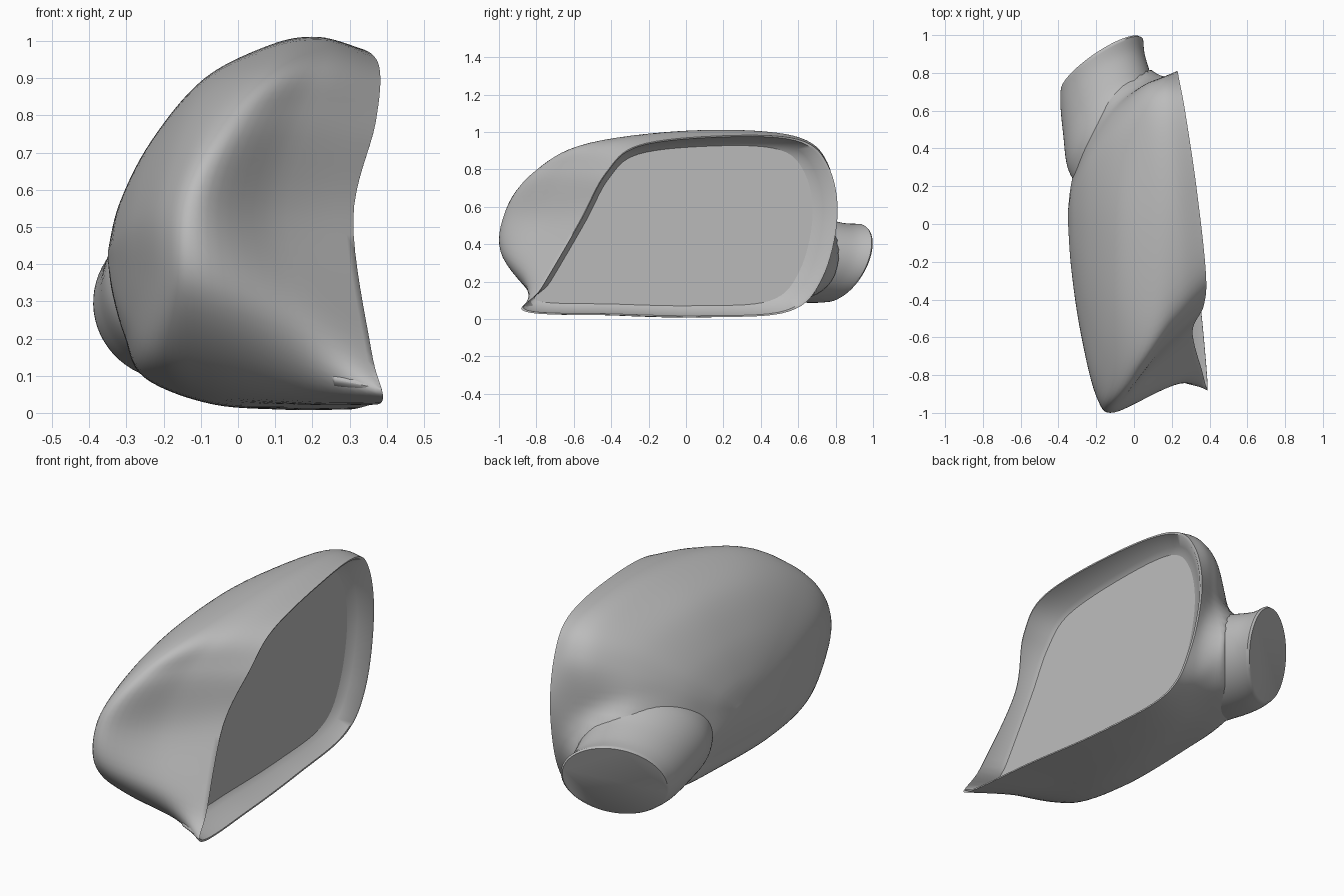
import bpy, bmesh, math
from mathutils import Vector

cube = bpy.data.objects.get("Cube")
if cube:
    bpy.data.objects.remove(cube)

grey = bpy.data.materials.new("plain grey")
grey.use_nodes = True
colour = (0.5, 0.5, 0.5, 1)
grey.diffuse_color = colour
grey.node_tree.nodes["Principled BSDF"].inputs["Base Color"].default_value = colour
SEGMENTS = 104


def catmull(a, b, c, d, t):
    return 0.5 * (2 * b + (c - a) * t + (2 * a - 5 * b + 4 * c - d) * t * t
                  + (3 * b - a - 3 * c + d) * t ** 3)


def closed_spline(points, count):
    """Resample a closed outline smoothly."""
    points = [Vector(p) for p in points]
    n = len(points)
    result = []
    for k in range(count):
        f = k * n / count
        i = int(f)
        result.append(catmull(*(points[(i + j) % n] for j in (-1, 0, 1, 2)), f - i))
    return result


def smooth_rings(rings, steps):
    """Insert smooth intermediate rings between the given ones."""
    last = len(rings) - 1
    result = []
    for i in range(last):
        near = [rings[min(max(i + j, 0), last)] for j in (-1, 0, 1, 2)]
        for s in range(steps):
            result.append([catmull(*q, s / steps) for q in zip(*near)])
    return result + [rings[last]]


def build(name, rings, cap_start=False, cap_end=False, angle=50):
    """Skin a list of rings into a smooth object."""
    bm = bmesh.new()
    loops = [[bm.verts.new(p) for p in ring] for ring in rings]
    for a, b in zip(loops, loops[1:]):
        for i in range(len(a)):
            j = (i + 1) % len(a)
            bm.faces.new((a[i], a[j], b[j], b[i]))
    if cap_start:
        bm.faces.new(loops[0])
    if cap_end:
        bm.faces.new(loops[-1])
    bmesh.ops.recalc_face_normals(bm, faces=bm.faces)
    mesh = bpy.data.meshes.new(name)
    bm.to_mesh(mesh)
    bm.free()
    mesh.materials.append(grey)
    obj = bpy.data.objects.new(name, mesh)
    bpy.context.collection.objects.link(obj)
    bpy.ops.object.select_all(action="DESELECT")
    obj.select_set(True)
    bpy.context.view_layer.objects.active = obj
    bpy.ops.object.shade_smooth_by_angle(angle=math.radians(angle))


# Key outlines of the housing, all starting at the low front corner
rim_points = [
    (.39, -.86, .04), (.36, -.78, .16), (.31, -.57, .52), (.37, -.43, .78),
    (.38, -.25, .93), (.33, .2, .98), (.27, .6, .96), (.24, .76, .82),
    (.23, .81, .55), (.24, .73, .22), (.25, .55, .04), (.29, .1, .01),
    (.35, -.4, .02)]
flank_points = [
    (.18, -.74, .05), (.17, -.87, .24), (.1, -.76, .53), (.17, -.62, .8),
    (.24, -.4, .95), (.22, .1, 1.01), (.17, .57, .98), (.15, .75, .84),
    (.14, .77, .56), (.13, .72, .2), (.15, .52, .05), (.12, .1, .01),
    (.16, -.4, .02)]
ridge_points = [
    (-.08, -.73, .1), (-.1, -.98, .33), (-.1, -.96, .58), (-.02, -.82, .78),
    (.08, -.54, .93), (.09, .05, .99), (.06, .52, .95), (.04, .7, .82),
    (.03, .72, .56), (.02, .68, .2), (0, .48, .07), (-.06, .1, .03),
    (-.07, -.4, .03)]
back_points = [
    (-.23, -.7, .16), (-.2, -.9, .35), (-.2, -.87, .55), (-.15, -.7, .73),
    (-.1, -.4, .86), (-.09, .05, .9), (-.1, .4, .85), (-.11, .55, .75),
    (-.13, .61, .56), (-.2, .6, .2), (-.23, .4, .11), (-.25, .1, .1),
    (-.25, -.35, .1)]
rim, flank, ridge, back = (
    closed_spline(p, SEGMENTS)
    for p in (rim_points, flank_points, ridge_points, back_points))

# Domed back closing towards one pole
pole = Vector((-.35, .05, .42))


def dome(flat, deep):
    return [Vector((p.x + (pole.x - p.x) * deep, *p.lerp(pole, flat).yz))
            for p in back]


shell = smooth_rings([rim, flank, ridge, back, dome(.35, .55),
                      dome(.7, .88), dome(.97, 1)], 7)

# Swell the housing towards the stalk as a soft fillet
for ring in shell[1:]:
    for p in ring:
        reach = math.hypot(p.x + .13, p.z - .31) / .22
        swell = min(1, max(0, 1.6 - reach) / .6) ** 2
        p.y += .08 * swell * min(1, max(0, (p.y - .3) / .3))

# Recess behind the rim, ending on the flat pane
middle = Vector((.3, -.3, .52))
lip, wall, edge = ([p.lerp(middle, f) for p in rim] for f in (.015, .07, .12))
for p, q in zip(wall, edge):
    q.x = .2 - .05 * q.y
    p.x = q.x + .02
build("housing", [edge, wall, lip] + shell, cap_end=True)
build("mirror_pane", [edge], cap_end=True)

# Mounting stalk with an oblique end, flaring into the housing
across, upright = Vector((.22, .155, .05)), Vector((-.05, .05, .21))


def oval(centre, size):
    turns = [math.tau * k / 64 for k in range(64)]
    return [Vector(centre) + size * (across * math.cos(a) + upright * math.sin(a))
            for a in turns]


stalk = smooth_rings([oval((-.17, .835, .3), .97), oval((-.165, .75, .3), .99),
                      oval((-.14, .62, .32), 1.04), oval((-.11, .46, .36), 1.08),
                      oval((-.14, .3, .4), .7)], 6)
build("mounting_stalk", [oval((-.175, .845, .3), .94)] + stalk, True, True)
